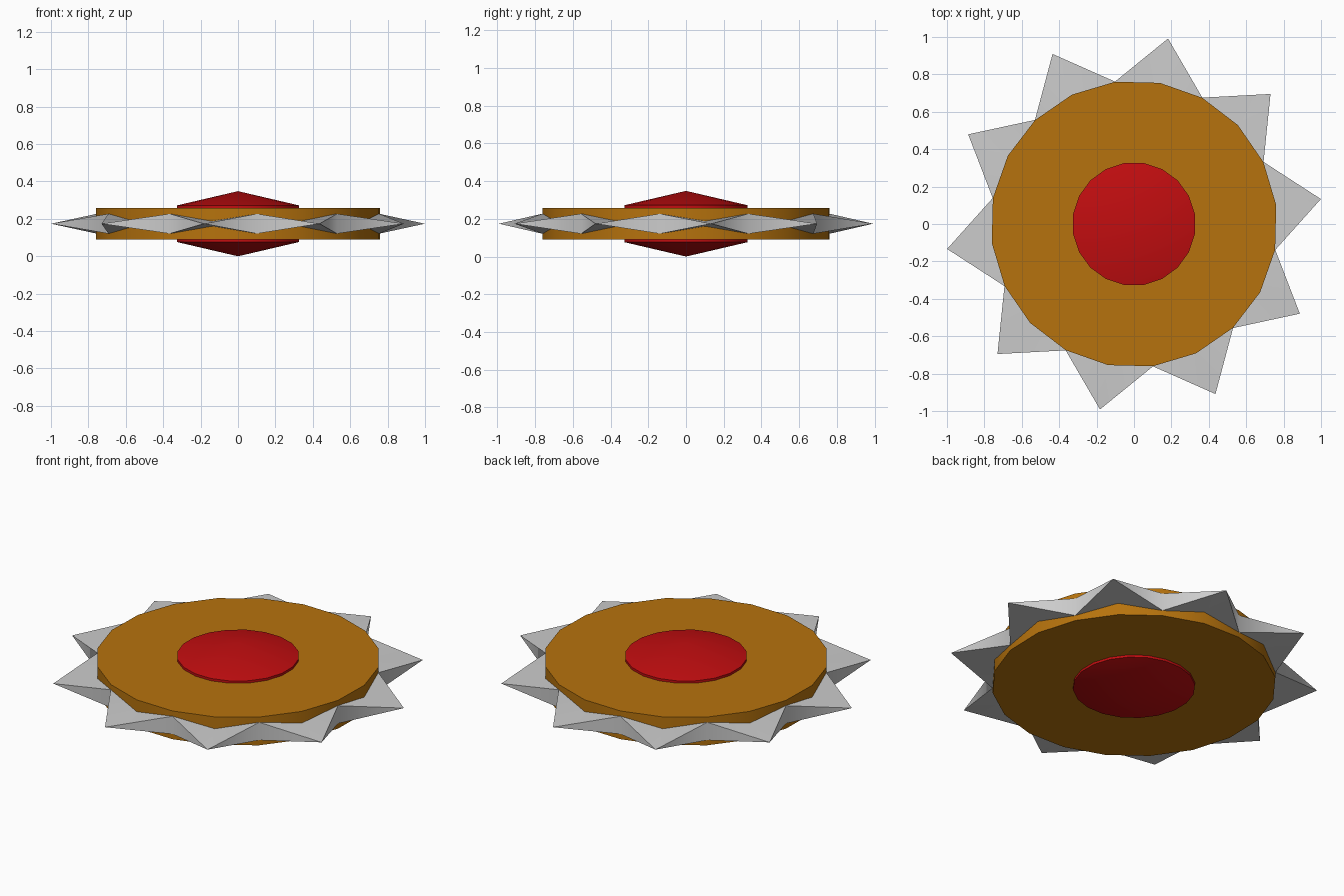
import bpy, bmesh
from math import cos, sin, pi, radians

if "Cube" in bpy.data.objects:
    bpy.data.objects.remove(bpy.data.objects["Cube"])

CZ = 0.174                 # mid-height of the whole wheel
TURN = radians(7.6)        # shared rotation of rim and spikes


def material(name, rgb):
    m = bpy.data.materials.new(name)
    m.diffuse_color = (*rgb, 1.0)
    m.use_nodes = True
    m.node_tree.nodes["Principled BSDF"].inputs["Base Color"].default_value = m.diffuse_color
    return m


def lathe(name, profile, sides, turn, smooth, mat=None, alternate=None):
    """Revolve (radius, z) points; radius 0 gives a pole.
    'alternate' is a second profile used on every odd step."""
    bm = bmesh.new()
    columns, poles = [], {}
    for i in range(sides):
        a = turn + 2 * pi * i / sides
        col = []
        for k, (r, z) in enumerate(alternate if alternate and i % 2 else profile):
            if r == 0:
                if k not in poles:
                    poles[k] = bm.verts.new((0, 0, CZ + z))
                col.append(poles[k])
            else:
                col.append(bm.verts.new((r * cos(a), r * sin(a), CZ + z)))
        columns.append(col)
    for i, col in enumerate(columns):
        nxt = columns[(i + 1) % sides]
        for k in range(len(profile) - 1):
            face = list(dict.fromkeys((col[k], nxt[k], nxt[k + 1], col[k + 1])))
            bm.faces.new(face)
    bmesh.ops.remove_doubles(bm, verts=bm.verts, dist=1e-5)
    bmesh.ops.recalc_face_normals(bm, faces=bm.faces)
    mesh = bpy.data.meshes.new(name)
    bm.to_mesh(mesh)
    bm.free()
    if mat:
        mesh.materials.append(mat)
    obj = bpy.data.objects.new(name, mesh)
    bpy.context.collection.objects.link(obj)
    # Smooth shading, sharp above the given angle
    bpy.ops.object.select_all(action='DESELECT')
    obj.select_set(True)
    bpy.context.view_layer.objects.active = obj
    bpy.ops.object.shade_smooth_by_angle(angle=radians(smooth))
    return obj


# Main disc, 20 sides
lathe("disc", [(0, -0.084), (0.767, -0.084), (0.767, 0.084), (0, 0.084)],
      20, TURN, 30, material("bronze", (0.47, 0.17, 0.004)))

# Ten-pointed spike ring: thick valleys on the rim, sharp tips outside
lathe("spike_ring",
      [(0, -0.056), (1.008, 0), (1.008, 0), (0, 0.056)], 20, TURN, 70,
      alternate=[(0, -0.056), (0.768, -0.053), (0.768, 0.053), (0, 0.056)])

# Red hub, a shallow cone on both faces
lathe("hub", [(0, -0.174), (0.33, -0.098), (0.33, 0.098), (0, 0.174)],
      20, radians(9), 30, material("red", (0.54, 0.004, 0.005)))
